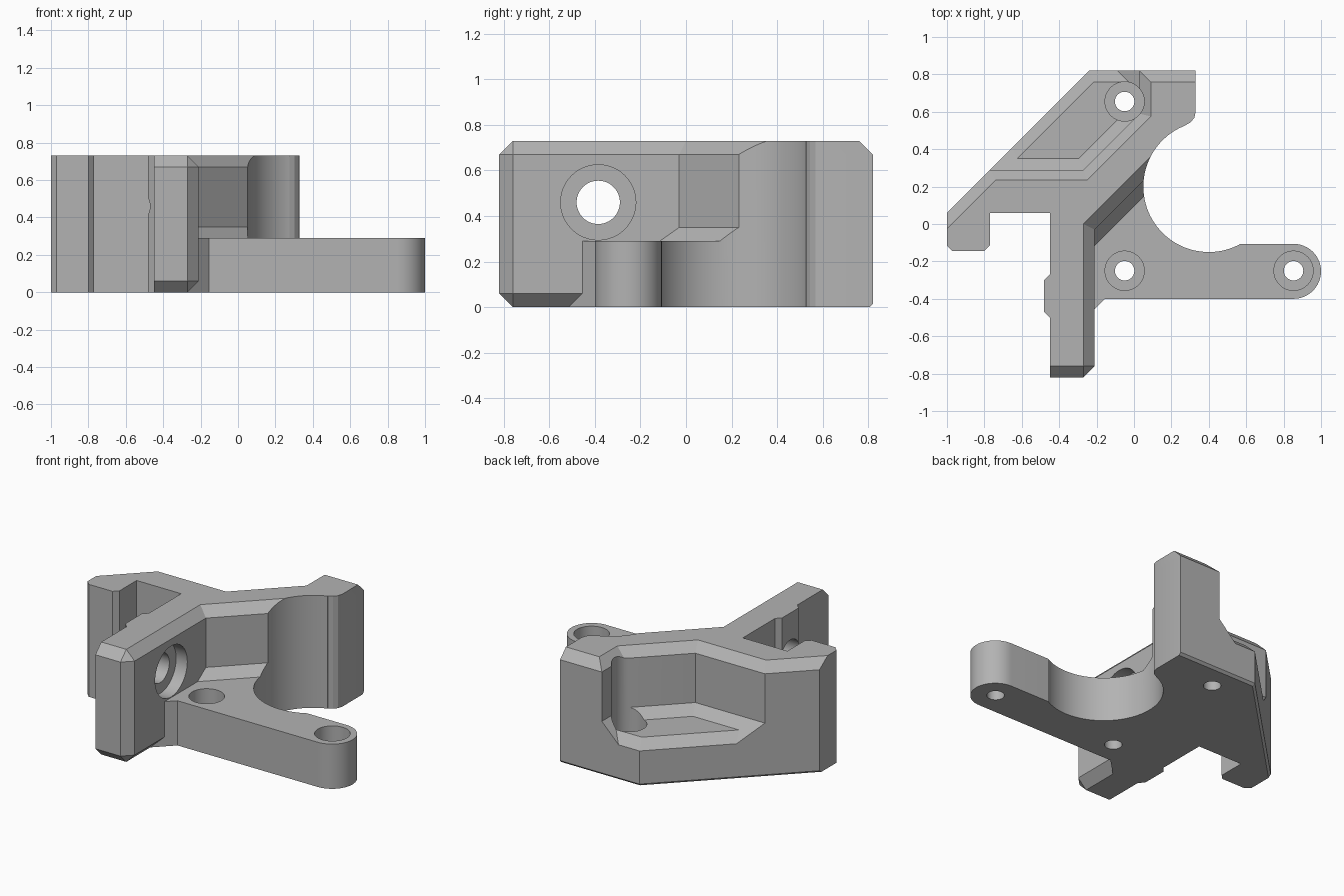
import bpy
import bmesh
import math

old = bpy.data.objects.get("Cube")
if old:
    bpy.data.objects.remove(old, do_unlink=True)

# Heights shared by the parts
FLOOR, TOP, CHAMFER = 0.29, 0.73, 0.06
SHOULDER = TOP - CHAMFER


def loft(name, rings):
    """Closed solid through a stack of (height, outline) rings."""
    bm = bmesh.new()
    layers = [[bm.verts.new((x, y, z)) for x, y in outline] for z, outline in rings]
    for low, high in zip(layers, layers[1:]):
        for i in range(len(low)):
            j = (i + 1) % len(low)
            bm.faces.new((low[i], low[j], high[j], high[i]))
    bm.faces.new(layers[0][::-1])
    bm.faces.new(layers[-1])
    bmesh.ops.remove_doubles(bm, verts=bm.verts, dist=0.0001)
    bmesh.ops.recalc_face_normals(bm, faces=bm.faces)
    mesh = bpy.data.meshes.new(name)
    bm.to_mesh(mesh)
    bm.free()
    obj = bpy.data.objects.new(name, mesh)
    bpy.context.collection.objects.link(obj)
    return obj


def cylinder(name, radius, start, end, axis="Z", sides=48):
    """Cylinder between two points that lie along one axis."""
    middle = [(a + b) / 2 for a, b in zip(start, end)]
    turn = (0, math.pi / 2, 0) if axis == "X" else (0, 0, 0)
    bpy.ops.mesh.primitive_cylinder_add(vertices=sides, radius=radius,
                                        depth=math.dist(start, end),
                                        location=middle, rotation=turn)
    obj = bpy.context.object
    obj.name = name
    obj.hide_render = True
    return obj


def combine(target, other, operation):
    """Apply a boolean and discard the helper."""
    mod = target.modifiers.new(operation.title(), "BOOLEAN")
    mod.operation = operation
    mod.solver = "EXACT"
    mod.object = other
    bpy.context.view_layer.objects.active = target
    bpy.ops.object.modifier_apply(modifier=mod.name)
    bpy.data.objects.remove(other, do_unlink=True)


def ring(outline, changes):
    """Copy of a named outline with some corners moved."""
    return [changes.get(key, point) for key, point in outline.items()]


# Tall wall: arm, left hook, pocket wall and curved end block
wall = {
    "arm_front_outer": (-0.45, -0.82),
    "arm_front_inner": (-0.27, -0.82),
    "arm_side": (-0.21, -0.76),
    "brace_start": (-0.21, -0.03),
    "brace_end": (0.24, 0.42),
    "round_a": (0.275, 0.528),
    "round_b": (0.302, 0.543),
    "round_c": (0.322, 0.567),
    "round_d": (0.33, 0.6),
    "back_right": (0.33, 0.82),
    "pocket_back": (0.03, 0.82),
    "pocket_corner": (0.03, 0.59),
    "pocket_bend": (-0.27, 0.29),
    "pocket_left": (-0.77, 0.29),
    "hook_back": (-1, 0.06),
    "hook_a": (-1, -0.115),
    "hook_b": (-0.97, -0.145),
    "hook_c": (-0.8, -0.145),
    "hook_d": (-0.77, -0.115),
    "slot_left": (-0.77, 0.06),
    "slot_right": (-0.45, 0.06),
    "pad_a": (-0.45, -0.27),
    "pad_b": (-0.48, -0.3),
    "pad_c": (-0.48, -0.47),
    "pad_d": (-0.45, -0.5),
}
top_edge = {
    "arm_front_outer": (-0.45, -0.76),
    "arm_front_inner": (-0.27, -0.76),
    "arm_side": (-0.27, -0.76),
    "brace_start": (-0.27, 0),
    "brace_end": (0.22, 0.49),
    "back_right": (0.33, 0.76),
    "pocket_back": (0.09, 0.76),
    "pocket_corner": (0.09, 0.575),
    "pocket_bend": (-0.25, 0.235),
    "pocket_left": (-0.74, 0.235),
    "hook_back": (-1, -0.025),
}
arm_keys = ("arm_front_outer", "arm_front_inner", "arm_side")
arm_under = {key: top_edge[key] for key in arm_keys}
arm_under["brace_start"] = (-0.27, -0.03)
arm_rise = {key: tuple(low + (mid - low) / 4 for low, mid in zip(point, wall[key]))
            for key, point in arm_under.items()}
back_under = {
    "back_right": (0.33, 0.805),
    "pocket_back": (0.03, 0.805),
    "pocket_left": (-0.749, 0.29),
    "hook_back": (-1, 0.039),
}
# Sloped skirt that blends the wall into the plate
skirt = {
    "brace_start": (-0.21, -0.2),
    "brace_end": (0.24, 0.25),
    "pocket_back": (-0.09, 0.82),
    "pocket_corner": (-0.09, 0.64),
    "pocket_bend": (-0.32, 0.41),
    "pocket_left": (-0.65, 0.41),
}
plain = ring(wall, {})
bracket = loft("bracket", [
    (0, ring(wall, arm_under | back_under)),
    (CHAMFER / 4, ring(wall, arm_rise)),
    (CHAMFER, plain),
    (FLOOR - CHAMFER, plain),
    (FLOOR - CHAMFER, ring(wall, skirt)),
    (FLOOR + CHAMFER, plain),
    (SHOULDER, plain),
    (TOP, ring(wall, top_edge)),
])

# Low plate: mounting arm with round end, and pocket floor
plate = {"heel": (-0.27, -0.515), "heel_end": (-0.155, -0.4), "arm_low": (0.5, -0.4)}
for i in range(25):
    angle = math.pi * (i / 24 - 0.5)
    plate[f"tip_{i}"] = (0.853 + 0.147 * math.cos(angle), -0.253 + 0.147 * math.sin(angle))
plate |= {
    "neck_a": (0.57, -0.106),
    "neck_b": (0.535, -0.123),
    "inside_a": (0.4, 0),
    "inside_b": (0.15, 0.4),
    "back": (0.15, 0.82),
    "back_corner": (-0.24, 0.82),
    "slant_end": (-0.8, 0.26),
    "hidden_a": (-0.75, 0.15),
    "hidden_b": (-0.35, 0.15),
    "hidden_c": (-0.35, -0.45),
}
plate_under = {"back": (0.15, 0.805), "back_corner": (-0.234, 0.805),
               "slant_end": (-0.79, 0.249)}
plate_top = {"back": (0.15, 0.76), "back_corner": (-0.215, 0.76),
             "slant_end": (-0.76, 0.215)}
base = loft("plate", [
    (0, ring(plate, plate_under)),
    (CHAMFER / 4, ring(plate, {})),
    (FLOOR - CHAMFER, ring(plate, {})),
    (FLOOR, ring(plate, plate_top)),
])
combine(bracket, base, "UNION")

# Round clearance beside the end block
combine(bracket, cylinder("clearance", 0.35, (0.4, 0.2, -1), (0.4, 0.2, 2), sides=96),
        "DIFFERENCE")

# Vertical screw holes with counterbores
for x, y in ((-0.05, 0.655), (-0.05, -0.25), (0.853, -0.25)):
    combine(bracket, cylinder("counterbore", 0.105, (x, y, 0.17), (x, y, 1)), "DIFFERENCE")
    combine(bracket, cylinder("screw_hole", 0.052, (x, y, -1), (x, y, 1)), "DIFFERENCE")

# Sideways hole through the arm
y, z = -0.385, 0.46
combine(bracket, cylinder("side_counterbore", 0.165, (-0.29, y, z), (-0.1, y, z), "X"),
        "DIFFERENCE")
combine(bracket, cylinder("side_hole", 0.095, (-0.7, y, z), (-0.1, y, z), "X"),
        "DIFFERENCE")

# Single grey material
grey = bpy.data.materials.new("plain grey")
grey.use_nodes = True
colour = (0.45, 0.45, 0.45, 1)
grey.diffuse_color = colour
for node in grey.node_tree.nodes:
    if node.type == "BSDF_PRINCIPLED":
        node.inputs["Base Color"].default_value = colour
bracket.data.materials.clear()
bracket.data.materials.append(grey)

bpy.ops.object.select_all(action="DESELECT")
bracket.select_set(True)
bpy.context.view_layer.objects.active = bracket
bpy.ops.object.shade_smooth_by_angle(angle=math.radians(20))
